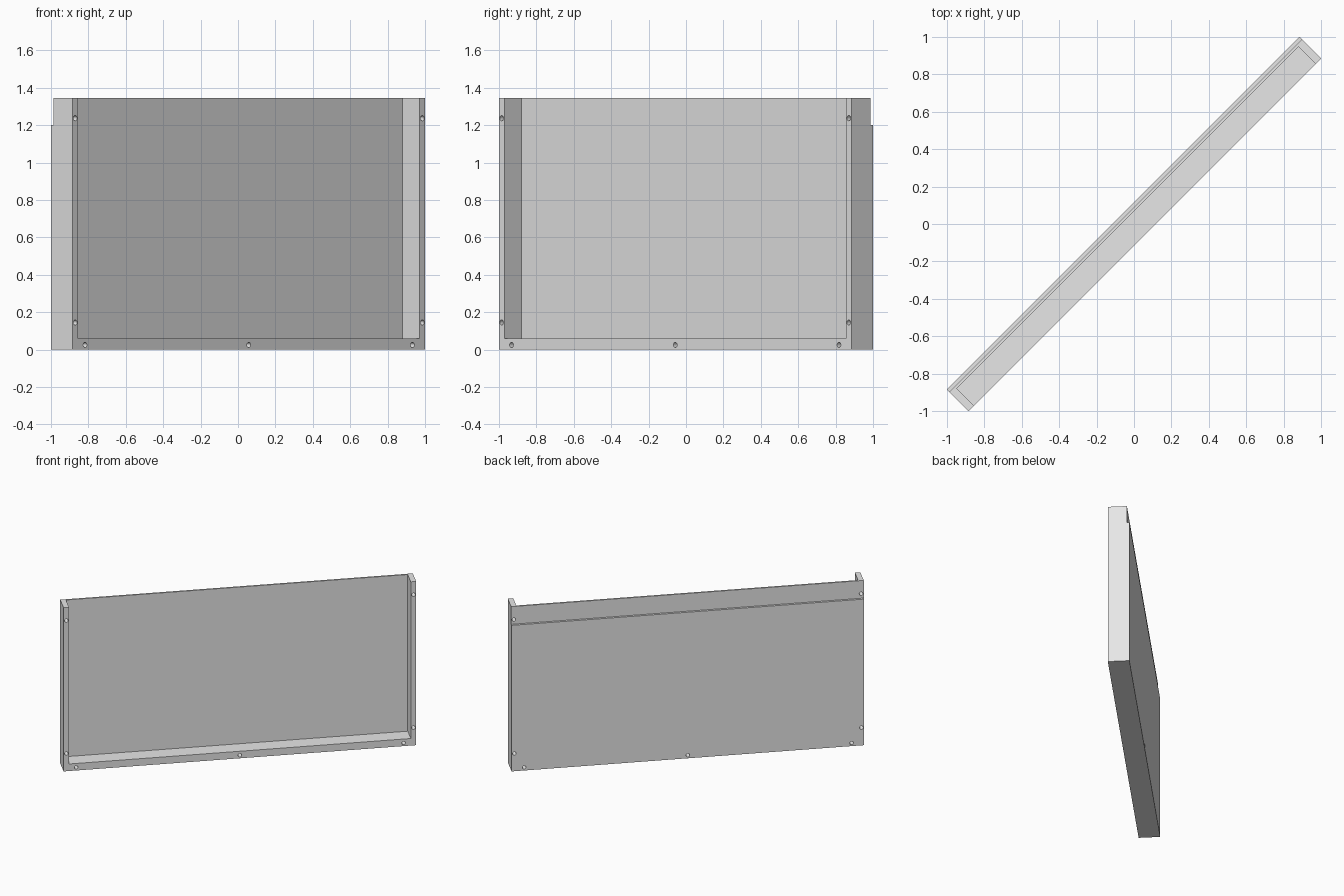
import bpy
from math import radians
from mathutils import Matrix

if "Cube" in bpy.data.objects:
    bpy.data.objects.remove(bpy.data.objects["Cube"], do_unlink=True)

HALF_L, HALF_T, HEIGHT = 1.333, 0.0815, 1.345
RIM, SILL = 0.041, 0.058
PANEL_Y = 0.049          # inner face of the back panel
RECESS_Y, RECESS_Z = 0.063, 1.2
HOLE_R = 0.014

grey = bpy.data.materials.new("plain grey")
grey.use_nodes = True
colour = (0.8, 0.8, 0.8, 1)
grey.diffuse_color = colour
grey.node_tree.nodes["Principled BSDF"].inputs["Base Color"].default_value = colour


def box(name, low, high):
    """Axis-aligned box between two corners."""
    bpy.ops.mesh.primitive_cube_add(size=1)
    ob = bpy.context.object
    ob.name = name
    size = [b - a for a, b in zip(low, high)]
    mid = [(a + b) / 2 for a, b in zip(low, high)]
    ob.data.transform(Matrix.Translation(mid) @ Matrix.Diagonal((*size, 1)))
    ob.data.materials.append(grey)
    return ob


def drill(x, z):
    """Round cutter running through the full thickness."""
    bpy.ops.mesh.primitive_cylinder_add(vertices=20, radius=HOLE_R, depth=1)
    ob = bpy.context.object
    ob.name = "hole_cutter"
    ob.data.transform(Matrix.Translation((x, 0, z)) @ Matrix.Rotation(radians(90), 4, 'X'))
    ob.data.materials.append(grey)
    return ob


def cut(target, cutter):
    mod = target.modifiers.new("cut", 'BOOLEAN')
    mod.operation = 'DIFFERENCE'
    mod.solver = 'EXACT'
    mod.object = cutter
    cutter.hide_render = True
    bpy.context.view_layer.objects.active = target
    bpy.ops.object.modifier_apply(modifier=mod.name)
    bpy.data.objects.remove(cutter, do_unlink=True)


# Tray body
tray = box("tray_panel", (-HALF_L, -HALF_T, 0), (HALF_L, HALF_T, HEIGHT))

# Open front pocket, leaving two side rims and a bottom sill
cut(tray, box("pocket_cutter", (-HALF_L + RIM, -1, SILL), (HALF_L - RIM, PANEL_Y, 2)))

# Shallow step along the top of the back
cut(tray, box("step_cutter", (-2, RECESS_Y, RECESS_Z), (2, 1, 2)))

# Fixing holes through the side rims and the sill
side_x, sill_x = HALF_L - RIM / 2, 1.238
holes = [(s * side_x, z) for s in (-1, 1) for z in (0.145, 1.237)]
holes += [(s * sill_x, 0.025) for s in (-1, 0, 1)]
for x, z in holes:
    cut(tray, drill(x, z))

# Stand diagonally
tray.data.transform(Matrix.Rotation(radians(45), 4, 'Z'))
bpy.ops.object.select_all(action='DESELECT')
tray.select_set(True)
bpy.context.view_layer.objects.active = tray
bpy.ops.object.shade_smooth_by_angle(angle=radians(30))
